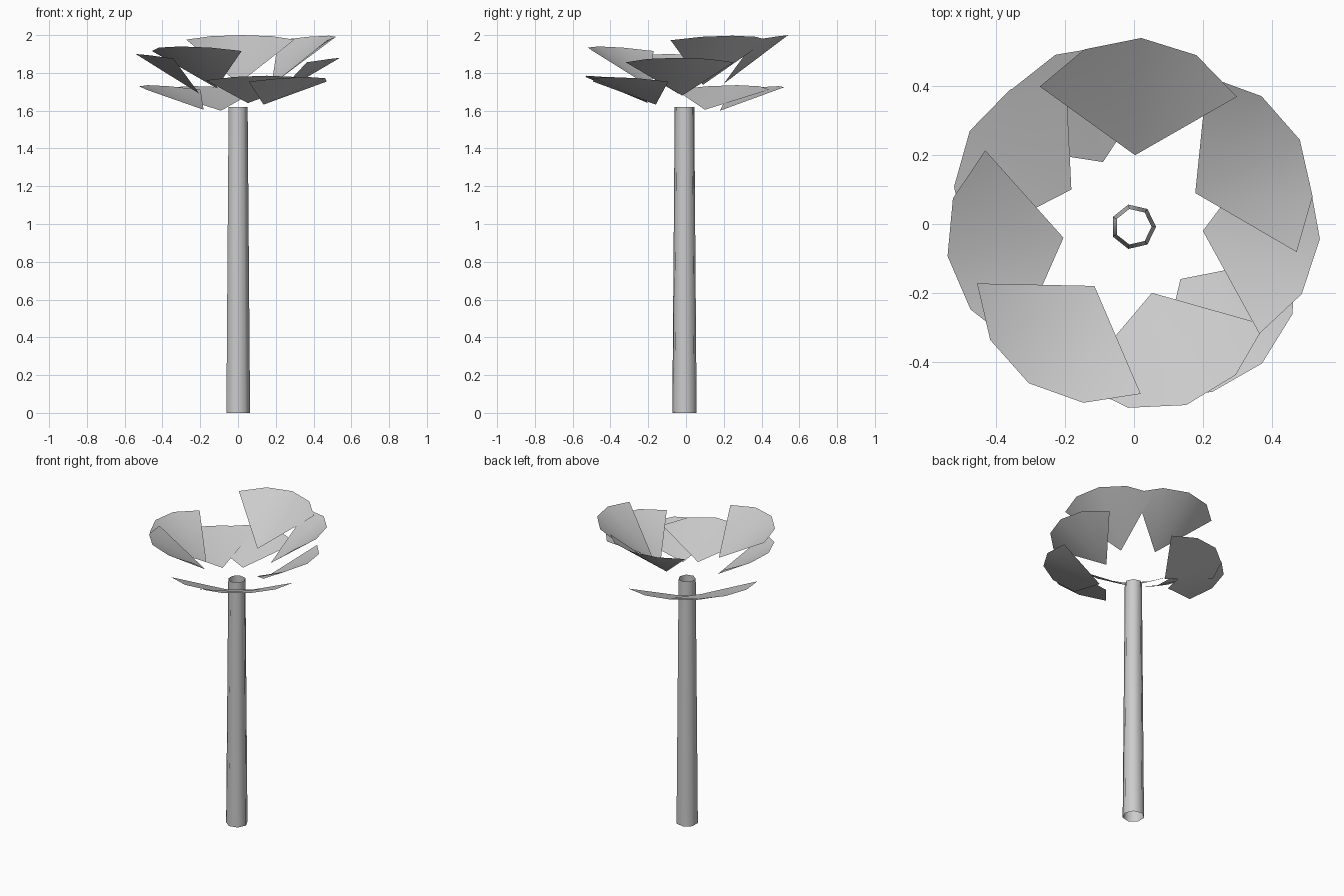
import bpy, math

if "Cube" in bpy.data.objects:
    bpy.data.objects.remove(bpy.data.objects["Cube"])

def add_mesh(name, verts, faces):
    me = bpy.data.meshes.new(name)
    me.from_pydata(verts, [], faces)
    me.update()
    for p in me.polygons:
        p.use_smooth = True
    ob = bpy.data.objects.new(name, me)
    bpy.context.collection.objects.link(ob)
    return ob

# Trunk: open, slightly tapered seven-sided tube
SIDES = 7
verts = []
for r, z in ((0.066, 0.0), (0.053, 1.62)):
    for i in range(SIDES):
        a = math.tau * i / SIDES
        verts.append((-0.002 + r * math.cos(a), -0.008 + r * math.sin(a), z))
faces = [(i, (i + 1) % SIDES, SIDES + (i + 1) % SIDES, SIDES + i) for i in range(SIDES)]
add_mesh("trunk", verts, faces)

# Leaf: upward-tilted fan of four triangles around an inner tip
def leaf(name, x, y, z, heading, rise):
    verts = [(x, y, z)]
    for k in range(-2, 3):
        a = math.radians(heading + 28.6 * k)
        verts.append((x + 0.341 * math.cos(a), y + 0.341 * math.sin(a),
                      z + rise - 0.006 * k * k))
    add_mesh(name, verts, [(0, k, k + 1) for k in range(1, 5)])

# Leaf placement: tip position, heading in degrees, rise to the rim
leaves = [
    (0.003, 0.20, 1.743, 87, 0.257),     # top tier
    (0.178, 0.09, 1.737, 27, 0.26),
    (-0.115, -0.18, 1.72, 236, 0.22),
    (-0.205, -0.04, 1.69, 189, 0.21),    # middle tier
    (0.20, -0.02, 1.68, -4, 0.20),
    (0.052, -0.20, 1.64, -73, 0.145),    # bottom tier
    (0.135, -0.16, 1.632, -46, 0.146),
    (-0.182, 0.10, 1.605, 150, 0.13),
    (-0.09, 0.18, 1.60, 114, 0.13),
]
for i, spec in enumerate(leaves):
    leaf(f"leaf_{i + 1}", *spec)
